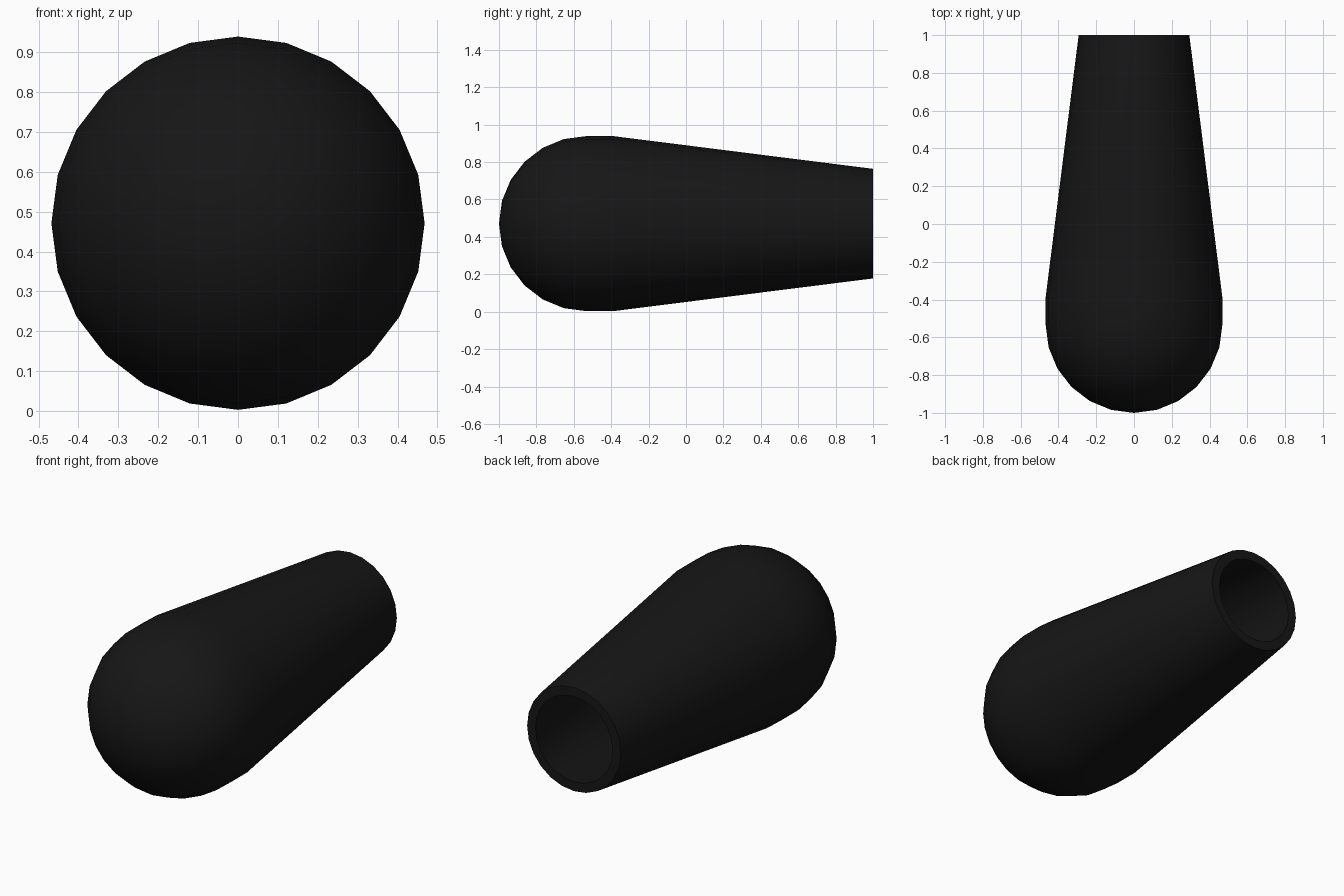
import bpy, bmesh, math

if "Cube" in bpy.data.objects:
    bpy.data.objects.remove(bpy.data.objects["Cube"])

SIDES = 24
R, END_R, WALL = 0.468, 0.293, 0.052
CENTRE_Y, SHOULDER_Y = -0.532, -0.39


def dome(radius, steps=6):
    """Profile points (r, y) of the rounded end, from pole to equator."""
    return [(radius * math.sin(math.radians(15 * k)),
             CENTRE_Y - radius * math.cos(math.radians(15 * k)))
            for k in range(steps + 1)]


# Half section: outer skin, open rim, then parallel inner skin
outer = dome(R) + [(R, SHOULDER_Y), (END_R, 1.0)]
inner = dome(R - WALL) + [(R - WALL, SHOULDER_Y), (END_R - WALL, 1.0)]
profile = outer + inner[::-1]

# Revolve the section around the long axis
bm = bmesh.new()
verts = [bm.verts.new((r, y, R)) for r, y in profile]
edges = [bm.edges.new(pair) for pair in zip(verts, verts[1:])]
bmesh.ops.spin(bm, geom=verts + edges, cent=(0, 0, R), axis=(0, 1, 0),
               angle=2 * math.pi, steps=SIDES, use_duplicate=False)
bmesh.ops.remove_doubles(bm, verts=bm.verts, dist=0.0005)
bmesh.ops.recalc_face_normals(bm, faces=bm.faces)
# Make sure the nose faces outward
nose = min(bm.faces, key=lambda f: f.calc_center_median().y)
if nose.normal.y > 0:
    bmesh.ops.reverse_faces(bm, faces=[f for f in bm.faces])
# The inner skin meets the outer at the rim, so both are oriented together
mesh = bpy.data.meshes.new("handle_grip")
bm.to_mesh(mesh)
bm.free()

grip = bpy.data.objects.new("handle_grip", mesh)
bpy.context.collection.objects.link(grip)
grip.location.z = 0.003

# Black rubber
rubber = bpy.data.materials.new("black_rubber")
rubber.diffuse_color = (0.008, 0.008, 0.008, 1)
rubber.use_nodes = True
rubber.node_tree.nodes["Principled BSDF"].inputs["Base Color"].default_value = rubber.diffuse_color
mesh.materials.append(rubber)

# Smooth skin with a sharp rim
bpy.context.view_layer.objects.active = grip
grip.select_set(True)
bpy.ops.object.shade_smooth_by_angle(angle=math.radians(35))
